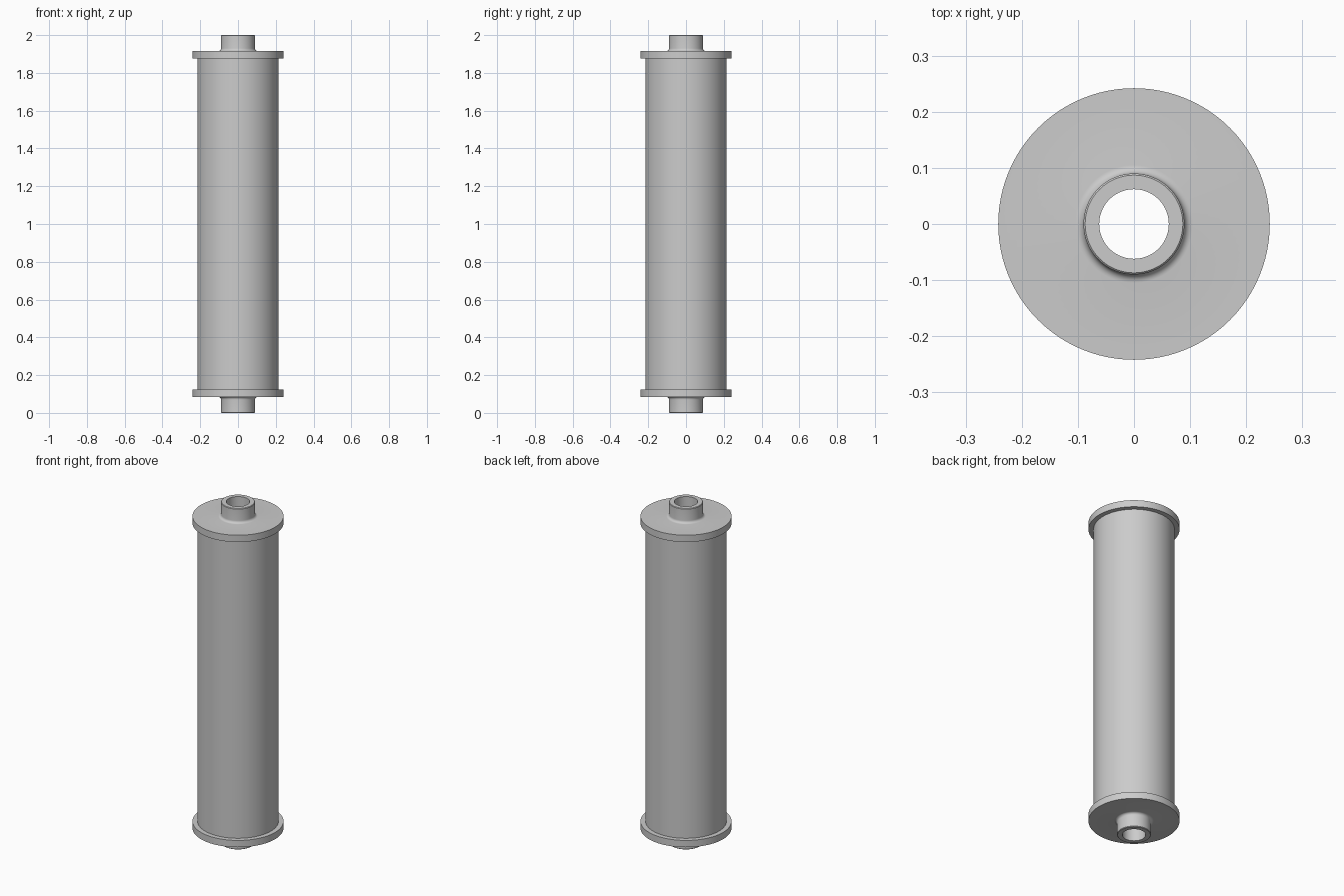
import bpy
import bmesh
from math import radians, sin, cos
from mathutils import Vector, Matrix

cube = bpy.data.objects.get("Cube")
if cube:
    bpy.data.objects.remove(cube, do_unlink=True)

SEGMENTS = 96
BORE, HUB, BODY, FLANGE = 0.062, 0.09, 0.215, 0.242
CAP_LOW, CAP_HIGH = 1.875, 1.915
FILLET, BEVEL = 0.015, 0.003

# Single grey finish
grey = bpy.data.materials.new("light_grey")
grey.use_nodes = True
grey.diffuse_color = (0.6, 0.6, 0.6, 1)
grey.node_tree.nodes["Principled BSDF"].inputs["Base Color"].default_value = grey.diffuse_color


def lathe(name, profile, flip=False):
    """Revolve a closed (radius, height) profile about z; flip mirrors it about mid height."""
    bm = bmesh.new()
    rings = []
    for i in range(SEGMENTS):
        turn = Matrix.Rotation(radians(360 * i / SEGMENTS), 3, "Z")
        rings.append([bm.verts.new(turn @ Vector((r, 0, 2 - z if flip else z)))
                      for r, z in profile])
    n = len(profile)
    for i, ring in enumerate(rings):
        after = rings[(i + 1) % SEGMENTS]
        for j in range(n):
            k = (j + 1) % n
            bm.faces.new((ring[j], after[j], after[k], ring[k]))
    bmesh.ops.recalc_face_normals(bm, faces=bm.faces)
    mesh = bpy.data.meshes.new(name)
    bm.to_mesh(mesh)
    bm.free()
    mesh.materials.append(grey)
    obj = bpy.data.objects.new(name, mesh)
    bpy.context.collection.objects.link(obj)
    bpy.ops.object.select_all(action="DESELECT")
    obj.select_set(True)
    bpy.context.view_layer.objects.active = obj
    bpy.ops.object.shade_smooth_by_angle(angle=radians(30))
    return obj


# Long body tube between the caps
lathe("body_tube", [(BORE, 2 - CAP_LOW), (BODY, 2 - CAP_LOW),
                    (BODY, CAP_LOW), (BORE, CAP_LOW)])

# Flanged end cap with filleted hollow hub
fillet = [(HUB + FILLET * (1 - sin(radians(a))), CAP_HIGH + FILLET * (1 - cos(radians(a))))
          for a in range(0, 91, 15)]
cap = [(BORE, CAP_LOW), (FLANGE, CAP_LOW), (FLANGE, CAP_HIGH), *fillet,
       (HUB, 2 - BEVEL), (HUB - BEVEL, 2), (BORE, 2)]
lathe("top_cap", cap)
lathe("bottom_cap", cap, flip=True)
